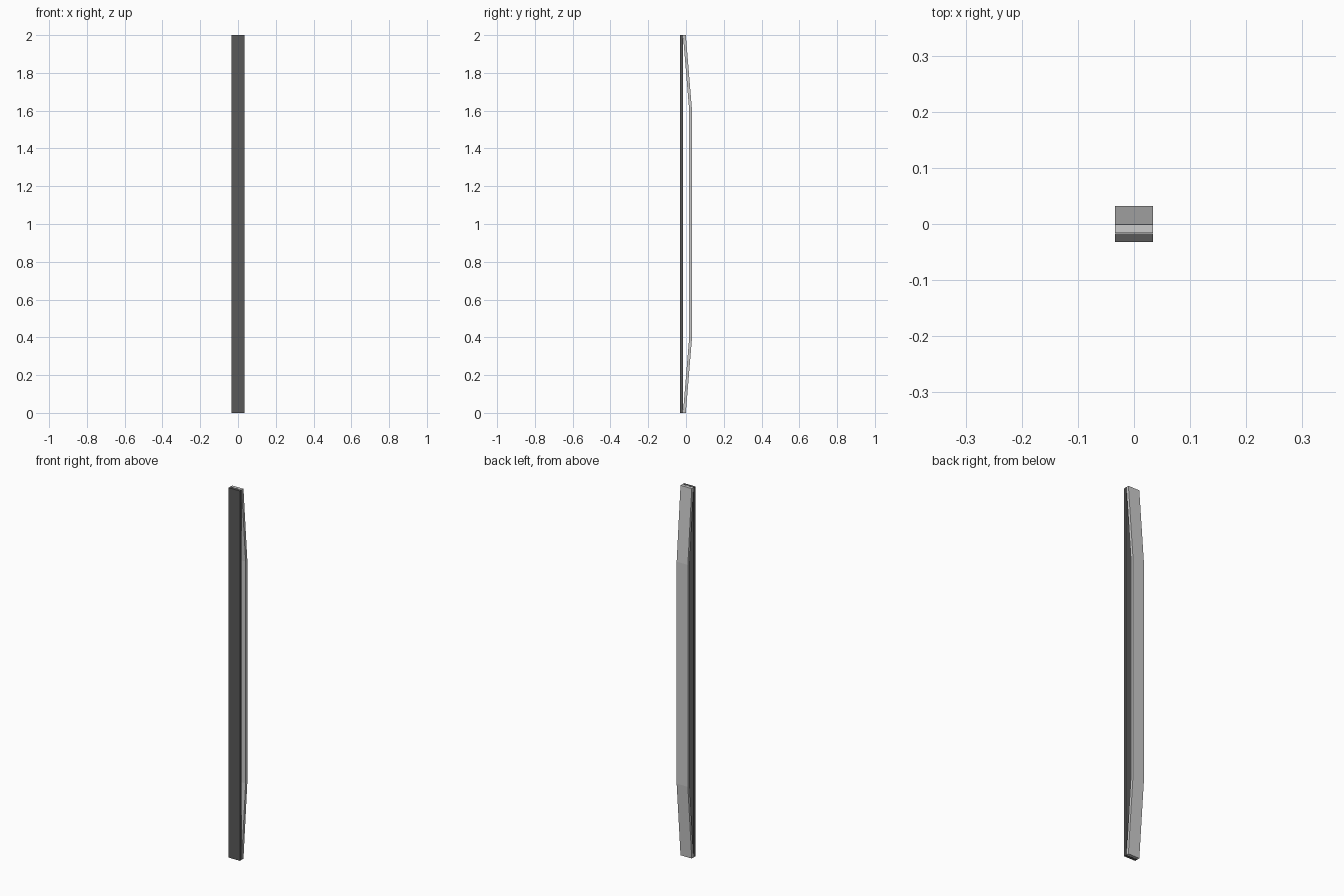
import bpy, bmesh

if "Cube" in bpy.data.objects:
    bpy.data.objects.remove(bpy.data.objects["Cube"])

HALF_W = 0.0335


def extrude_profile(name, points, color=None):
    # Extrude a closed (y, z) outline across the full width
    bm = bmesh.new()
    face = bm.faces.new([bm.verts.new((-HALF_W, y, z)) for y, z in points])
    ext = bmesh.ops.extrude_face_region(bm, geom=[face])
    moved = [g for g in ext["geom"] if isinstance(g, bmesh.types.BMVert)]
    bmesh.ops.translate(bm, verts=moved, vec=(2 * HALF_W, 0, 0))
    bmesh.ops.recalc_face_normals(bm, faces=bm.faces)
    mesh = bpy.data.meshes.new(name)
    bm.to_mesh(mesh)
    bm.free()
    obj = bpy.data.objects.new(name, mesh)
    bpy.context.collection.objects.link(obj)
    if color:
        mat = bpy.data.materials.new(name + "_material")
        mat.diffuse_color = color
        mat.use_nodes = True
        mat.node_tree.nodes["Principled BSDF"].inputs["Base Color"].default_value = mat.diffuse_color
        mesh.materials.append(mat)
    return obj


# Flat dark front plate
extrude_profile("front_plate",
                [(-0.032, 0), (-0.017, 0), (-0.017, 2), (-0.032, 2)],
                (0.1, 0.1, 0.1, 1))

# Bent backing strip: touches the plate at both ends, stands off in the middle
T = 0.015
inner = [(-0.016, 0), (0.017, 0.4), (0.017, 1.6), (-0.016, 2)]
outer = [(y + T, z) for y, z in reversed(inner)]
extrude_profile("bowed_strip", inner + outer)
